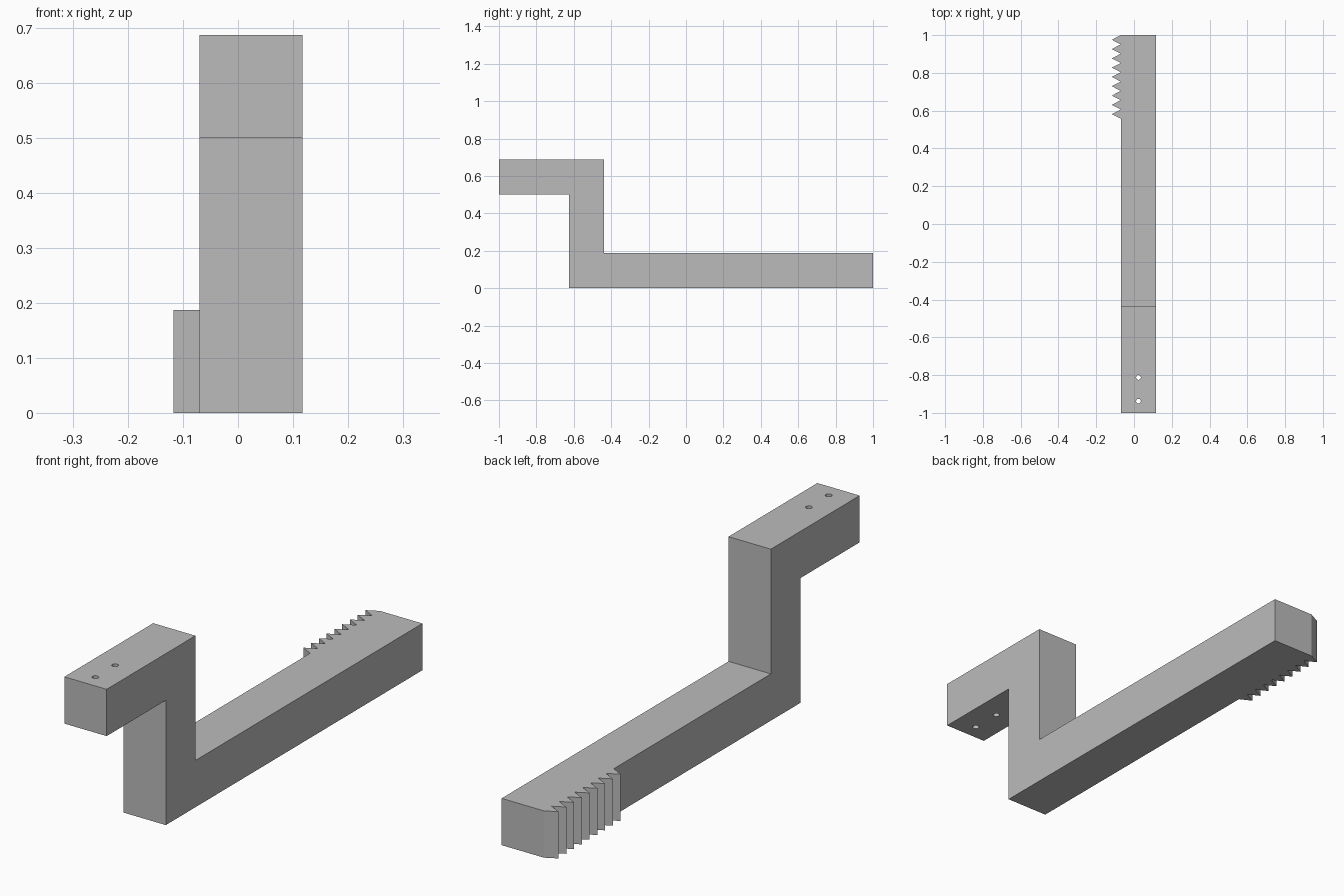
import bpy
import bmesh
from mathutils import Vector

if "Cube" in bpy.data.objects:
    bpy.data.objects.remove(bpy.data.objects["Cube"])

grey = bpy.data.materials.new("plain grey")
grey.use_nodes = True
colour = (0.5, 0.5, 0.5, 1)
grey.diffuse_color = colour
grey.node_tree.nodes["Principled BSDF"].inputs["Base Color"].default_value = colour

LEFT, RIGHT = 0.1175, -0.07      # sides of the bar
THICK = 0.1875                   # square bar section
TOP = 0.6875
TOOTH_TIP = -0.1175
TOOTH_COUNT, PITCH = 9, 0.0492


def extrude_profile(name, points, offset):
    """Make a solid by sweeping a flat outline along an offset."""
    bm = bmesh.new()
    face = bm.faces.new([bm.verts.new(p) for p in points])
    swept = bmesh.ops.extrude_face_region(bm, geom=[face])["geom"]
    verts = [g for g in swept if isinstance(g, bmesh.types.BMVert)]
    bmesh.ops.translate(bm, verts=verts, vec=Vector(offset))
    bmesh.ops.recalc_face_normals(bm, faces=bm.faces)
    mesh = bpy.data.meshes.new(name)
    bm.to_mesh(mesh)
    bm.free()
    mesh.materials.append(grey)
    obj = bpy.data.objects.new(name, mesh)
    bpy.context.collection.objects.link(obj)
    return obj


# Stepped bar: long foot, upright and upper arm in one outline
front, back = -0.625, -0.625 + THICK
outline = [(front, 0), (1, 0), (1, THICK), (back, THICK), (back, TOP),
           (-1, TOP), (-1, TOP - THICK), (front, TOP - THICK)]
bar = extrude_profile("stepped_bar", [(RIGHT, y, z) for y, z in outline],
                      (LEFT - RIGHT, 0, 0))

# Row of gripping teeth on the right side of the foot
teeth = [(RIGHT, 1, 0)]
for i in range(TOOTH_COUNT):
    y = 1 - i * PITCH
    teeth += [(TOOTH_TIP, y - PITCH / 2, 0), (RIGHT, y - PITCH, 0)]
extrude_profile("gripping_teeth", teeth, (0, 0, THICK))

# Two screw holes through the upper arm
for i, y in enumerate((-0.9375, -0.8125)):
    bpy.ops.mesh.primitive_cylinder_add(
        vertices=24, radius=0.0125, depth=0.4,
        location=((LEFT + RIGHT) / 2, y, TOP - THICK / 2))
    cutter = bpy.context.object
    cutter.name = f"screw_hole_cutter_{i + 1}"
    cutter.data.materials.append(grey)
    cutter.hide_render = True
    cutter.hide_set(True)
    cut = bar.modifiers.new(f"screw_hole_{i + 1}", "BOOLEAN")
    cut.operation = "DIFFERENCE"
    cut.solver = "EXACT"
    cut.object = cutter
